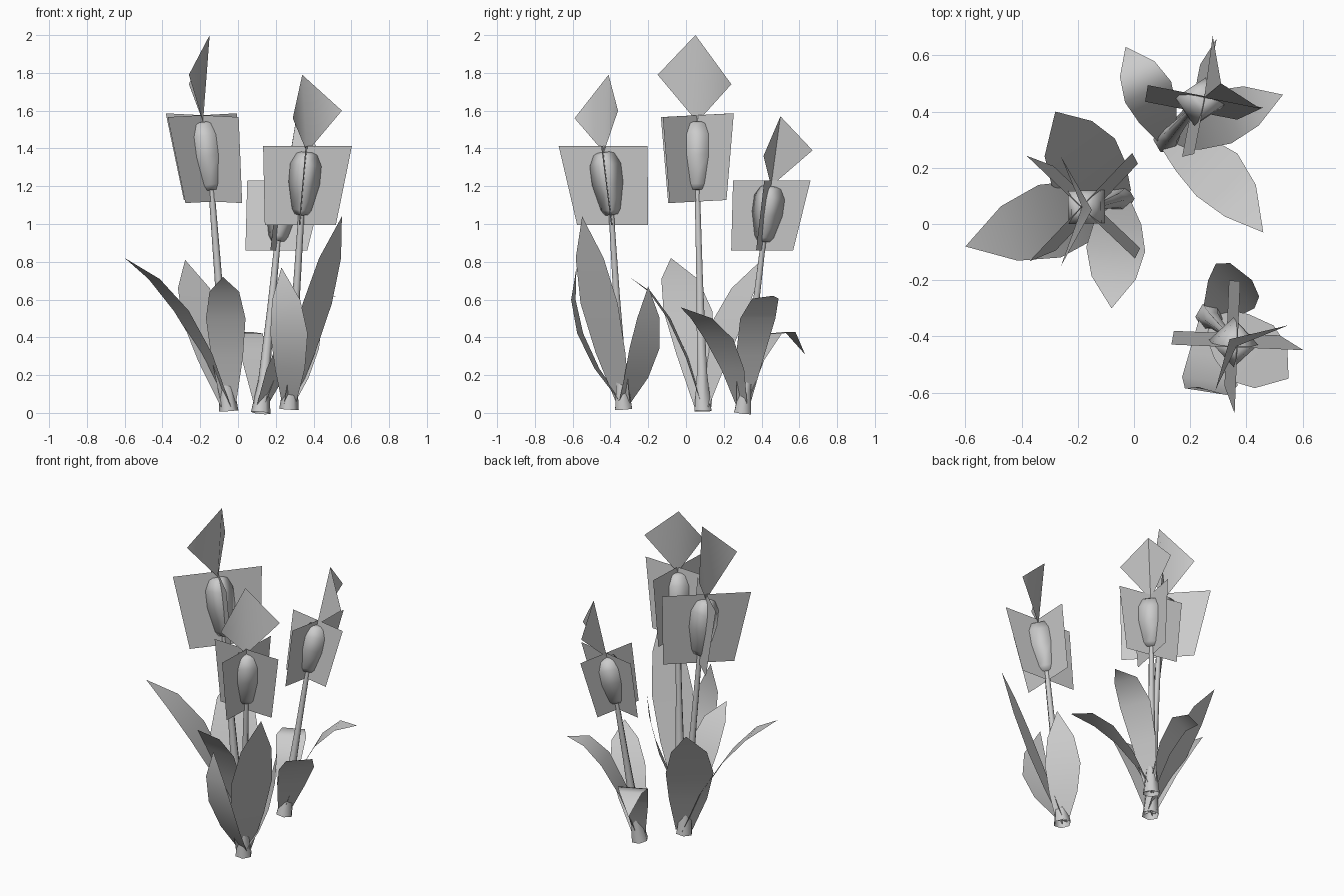
import bpy, bmesh, math
from mathutils import Vector as V

if "Cube" in bpy.data.objects:
    bpy.data.objects.remove(bpy.data.objects["Cube"])

grey = bpy.data.materials.new("plain_grey")
grey.use_nodes = True
COLOUR = (0.6, 0.6, 0.6, 1)
grey.diffuse_color = COLOUR
grey.node_tree.nodes["Principled BSDF"].inputs["Base Color"].default_value = COLOUR


def finish(name, bm, angle=60):
    mesh = bpy.data.meshes.new(name)
    bm.to_mesh(mesh)
    bm.free()
    mesh.materials.append(grey)
    obj = bpy.data.objects.new(name, mesh)
    bpy.context.collection.objects.link(obj)
    bpy.ops.object.select_all(action="DESELECT")
    obj.select_set(True)
    bpy.context.view_layer.objects.active = obj
    bpy.ops.object.shade_smooth_by_angle(angle=math.radians(angle))


def tube(name, rings, sides, axis, start, cap):
    """Skin rings given as (centre, radius), square to the axis."""
    bm = bmesh.new()
    tilt = V((0, 0, 1)).rotation_difference(axis)
    turns = [start + math.tau * i / sides for i in range(sides)]
    loops = []
    for centre, radius in rings:
        loops.append([bm.verts.new(centre + tilt @ V((math.cos(a), math.sin(a), 0)) * radius)
                      for a in turns])
    for low, high in zip(loops, loops[1:]):
        for i in range(sides):
            j = (i + 1) % sides
            bm.faces.new((low[i], low[j], high[j], high[i]))
    if cap:
        bm.faces.new(loops[-1])
        bm.faces.new(loops[0][::-1])
    finish(name, bm, 95)


def leaf(name, base, mid, tip, width):
    """Flat pointed blade bent through base, mid and tip."""
    bm = bmesh.new()
    along = tip - base
    side = V((-along.y, along.x, 0)).normalized() * width / 2
    bend = 2 * mid - (base + tip) / 2
    rows = []
    for t, w in ((0, 0.35), (0.25, 0.8), (0.5, 1), (0.75, 0.75)):
        p = base * (1 - t) ** 2 + bend * 2 * t * (1 - t) + tip * t * t
        rows.append([bm.verts.new(p - side * w), bm.verts.new(p + side * w)])
    for a, b in zip(rows, rows[1:]):
        bm.faces.new((a[0], a[1], b[1], b[0]))
    bm.faces.new((*rows[-1], bm.verts.new(tip)))
    finish(name, bm)


def petal_card(name, low, high, half):
    """Upright four-sided petal crossing the bud, narrower at the bottom."""
    bm = bmesh.new()
    corners = (low - half * 0.8, low + half * 0.8, high + half, high - half)
    bm.faces.new([bm.verts.new(c) for c in corners])
    finish(name, bm)


def top_petal(name, bottom, left, top, right):
    """Diamond petal folded along its upright middle."""
    bm = bmesh.new()
    b, l, t, r = [bm.verts.new(p) for p in (bottom, left, top, right)]
    bm.faces.new((b, t, l))
    bm.faces.new((b, r, t))
    finish(name, bm)


# Bud outline: height fraction, radius at the corners
BUD = ((0, .035), (.08, .052), (.5, .083), (.8, .083), (.97, .055), (1, .03))

# Each plant: stem foot, bud ends, half a crossing petal, folded petal, leaves
plants = {
    "tall": dict(
        foot=V((-.05, .09, .01)), neck=V((-.14, .06, 1.18)), crown=V((-.185, .06, 1.54)),
        half=V((.183, .193, .01)),
        wings=(V((-.26, -.15, 1.79)), V((-.15, .05, 2)), V((-.26, .24, 1.74))),
        leaves=((V((-.3, .01, .54)), V((-.6, -.08, .82)), .27),
                (V((-.18, .22, .48)), V((-.28, .4, .81)), .28),
                (V((-.065, -.09, .5)), V((-.08, -.3, .72)), .21))),
    "front": dict(
        foot=V((.27, -.33, .02)), neck=V((.335, -.395, 1.05)), crown=V((.365, -.435, 1.38)),
        half=V((.235, -.01, 0)),
        wings=(V((.29, -.59, 1.56)), V((.34, -.41, 1.79)), V((.55, -.36, 1.6))),
        leaves=((V((.42, -.46, .58)), V((.55, -.55, 1.04)), .25),
                (V((.27, -.56, .42)), V((.23, -.58, .77)), .2),
                (V((.36, -.22, .34)), V((.42, -.2, .67)), .21))),
    "back": dict(
        foot=V((.12, .3, 0)), neck=V((.21, .41, .91)), crown=V((.25, .45, 1.2)),
        half=V((.205, -.04, 0)),
        wings=(V((.45, .41, 1.36)), V((.31, .5, 1.57)), V((.28, .67, 1.39))),
        leaves=((V((.295, .175, .39)), V((.46, -.03, .56)), .21),
                (V((.05, .47, .42)), V((-.03, .63, .31)), .18),
                (V((.31, .38, .5)), V((.53, .46, .62)), .2))),
}

for name, p in plants.items():
    foot, neck, crown, half = p["foot"], p["neck"], p["crown"], p["half"]
    axis = crown - neck
    # Tapered stem
    tube(name + "_stem", [(foot.lerp(neck, t), r) for t, r in
                          ((0, .052), (.18, .03), (.6, .02), (1, .016))],
         6, neck - foot, 0, False)
    # Closed square bud, its corners in line with the petals
    facing = math.atan2(half.y, half.x)
    tube(name + "_bud", [(neck.lerp(crown, t), r) for t, r in BUD], 4, axis, facing, True)
    # Petals, the second a quarter turn from the first
    low, high = neck - axis * .17, crown + axis * .1
    petal_card(name + "_wide_petal", low, high, half)
    petal_card(name + "_cross_petal", low, high, V((-half.y, half.x, half.z)))
    top_petal(name + "_top_petal", crown, *p["wings"])
    # Leaves
    for i, (mid, tip, width) in enumerate(p["leaves"]):
        leaf(f"{name}_leaf_{i}", foot + V((0, 0, .02)), mid, tip, width)
